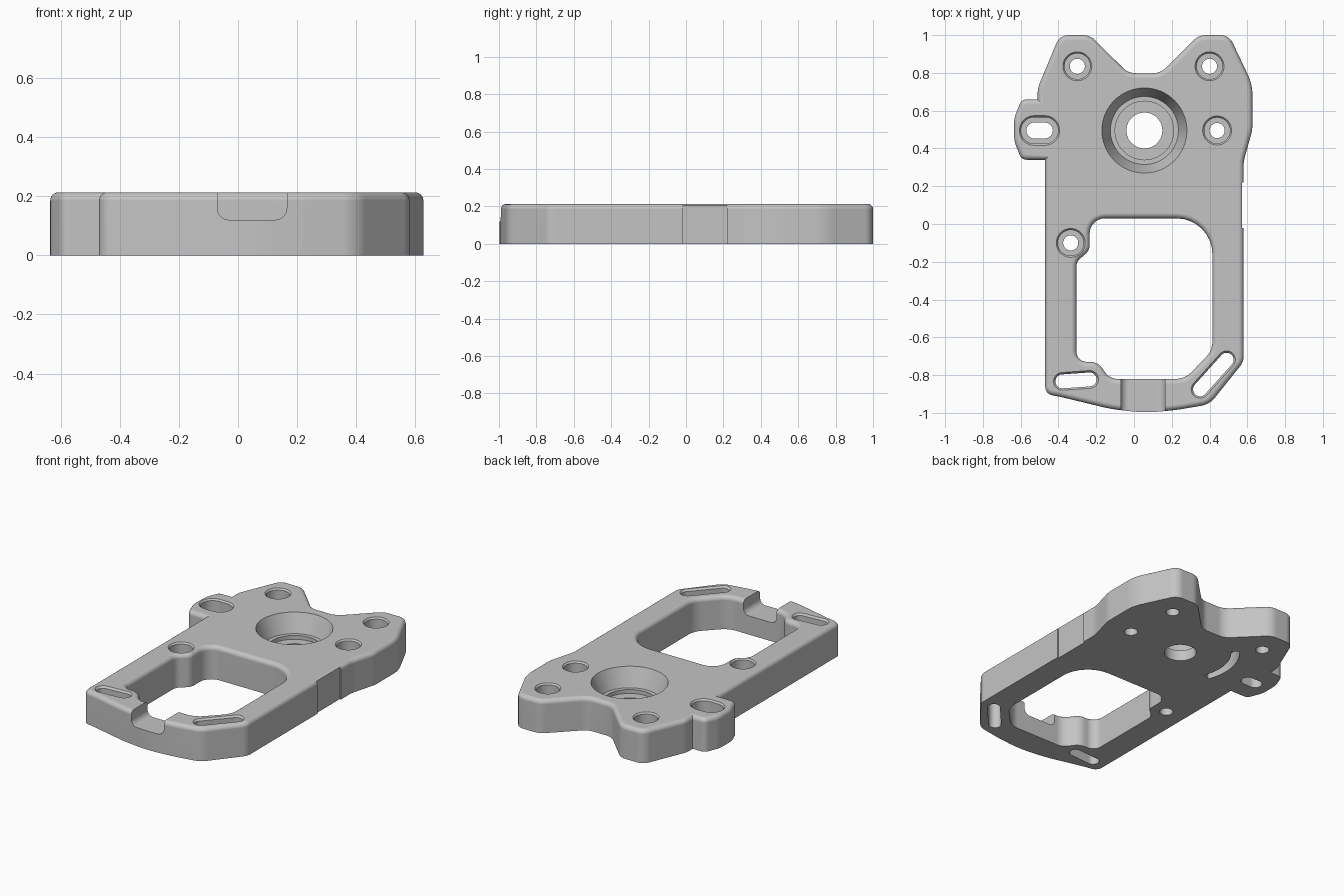
import bpy, bmesh, math
from mathutils import Vector

if "Cube" in bpy.data.objects:
    bpy.data.objects.remove(bpy.data.objects["Cube"])

TOP = 0.213
FILLET = 0.028

grey = bpy.data.materials.new("satin grey")
grey.use_nodes = True
colour = (0.55, 0.55, 0.55, 1)
grey.diffuse_color = colour
grey.node_tree.nodes["Principled BSDF"].inputs["Base Color"].default_value = colour


def rounded(corners, steps=8):
    """Closed counter-clockwise outline from (x, y, corner radius)."""
    out = []
    for i, (x, y, r) in enumerate(corners):
        p = Vector((x, y))
        a = Vector(corners[i - 1][:2]) - p
        b = Vector(corners[(i + 1) % len(corners)][:2]) - p
        half = a.angle(b) / 2
        if r == 0:
            out.append(p)
            continue
        t = min(r / math.tan(half), 0.48 * a.length, 0.48 * b.length)
        u, v = a.normalized(), b.normalized()
        centre = p + (u + v).normalized() * (t / math.cos(half))
        arm = p + u * t - centre
        start = math.atan2(arm.y, arm.x)
        turn = math.copysign(math.pi - 2 * half, v.x * u.y - v.y * u.x)
        for k in range(steps + 1):
            angle = start + turn * k / steps
            out.append(centre + Vector((math.cos(angle), math.sin(angle))) * arm.length)
    return out


def capsule(x, y, half_length, angle, r, steps=20):
    """Slot outline; a zero half length gives a circle."""
    out = []
    axis = Vector((math.cos(angle), math.sin(angle)))
    for side in (1, -1):
        for k in range(steps + (1 if half_length else 0)):
            t = angle + math.pi * (k / steps - side / 2)
            out.append(Vector((x, y)) + axis * half_length * side
                       + Vector((math.cos(t), math.sin(t))) * r)
    return out


def offset(points, d):
    out = []
    for i, p in enumerate(points):
        e1 = (p - points[i - 1]).normalized()
        e2 = (points[(i + 1) % len(points)] - p).normalized()
        n1, n2 = Vector((e1.y, -e1.x)), Vector((e2.y, -e2.x))
        out.append(p + (n1 + n2) * (d / (1 + n1.dot(n2))))
    return out


def loft(name, points, levels):
    """Solid stacked from offset copies of one outline at (z, offset) levels."""
    bm = bmesh.new()
    rings = [[bm.verts.new((p.x, p.y, z)) for p in offset(points, d)] for z, d in levels]
    n = len(points)
    for low, high in zip(rings, rings[1:]):
        for i in range(n):
            j = (i + 1) % n
            bm.faces.new((low[i], low[j], high[j], high[i]))
    bm.faces.new(rings[0][::-1])
    bm.faces.new(rings[-1])
    bmesh.ops.recalc_face_normals(bm, faces=bm.faces)
    mesh = bpy.data.meshes.new(name)
    bm.to_mesh(mesh)
    bm.free()
    mesh.materials.append(grey)
    obj = bpy.data.objects.new(name, mesh)
    bpy.context.collection.objects.link(obj)
    return obj


def fillet(sign):
    arc = [math.radians(15 * k) for k in range(7)]
    return [(TOP - FILLET + FILLET * math.sin(a), sign * FILLET * (1 - math.cos(a))) for a in arc]


# Plate with two ears at the back and a side tab
outline = rounded([
    (-0.47, 0.34, 0), (-0.47, -0.90, 0.07), (-0.39, -0.915, 0.3), (-0.12, -0.98, 0.8),
    (0.06, -1.0, 0.8), (0.22, -0.985, 0.8), (0.40, -0.955, 0.12), (0.58, -0.73, 0.08),
    (0.58, 0.33, 0.2), (0.627, 0.50, 0.2), (0.627, 0.74, 0.25),
    (0.503, 1.0, 0.07), (0.343, 1.0, 0.09), (0.14, 0.798, 0.1),
    (-0.03, 0.798, 0.1), (-0.233, 1.0, 0.09), (-0.393, 1.0, 0.07), (-0.51, 0.72, 0.2),
    (-0.51, 0.66, 0), (-0.595, 0.66, 0.04), (-0.635, 0.56, 0.15),
    (-0.635, 0.44, 0.15), (-0.595, 0.34, 0.04)])
plate = loft("mounting_plate", outline, [(0, 0)] + fillet(-1))


def cut(cutter):
    cutter.hide_render = True
    mod = plate.modifiers.new("cut", "BOOLEAN")
    mod.operation = "DIFFERENCE"
    mod.solver = "EXACT"
    mod.object = cutter
    bpy.context.view_layer.objects.active = plate
    bpy.ops.object.modifier_apply(modifier=mod.name)
    bpy.data.objects.remove(cutter)


# Large window that steps around one screw hole
window = rounded([
    (-0.235, 0.03, 0.1), (-0.235, -0.14, 0.06), (-0.305, -0.20, 0.06),
    (-0.305, -0.73, 0.1), (-0.19, -0.73, 0.08), (-0.13, -0.82, 0.08),
    (0.27, -0.82, 0.12), (0.415, -0.67, 0.12), (0.415, 0.03, 0.19)])
cut(loft("window_cutter", window, [(-0.1, 0)] + fillet(1) + [(TOP + 0.05, FILLET)]))

# Counterbored screw holes and the tab slot
bore = [(-0.1, 0), (0.1, 0), (0.1, 0.028), (TOP - 0.01, 0.028), (TOP + 0.01, 0.045)]
for x, y in ((-0.30, 0.835), (0.40, 0.835), (0.44, 0.495), (-0.335, -0.10)):
    cut(loft("hole_cutter", capsule(x, y, 0, 0, 0.04), bore))
cut(loft("tab_slot_cutter", capsule(-0.50, 0.495, 0.028, 0, 0.042), bore))

# Two plain slots at the front corners
rim = [(-0.1, 0), (TOP - 0.012, 0), (TOP + 0.012, 0.02)]
cut(loft("left_slot_cutter", capsule(-0.307, -0.828, 0.072, 0.07, 0.037), rim))
cut(loft("right_slot_cutter", capsule(0.42, -0.797, 0.105, 0.84, 0.037), rim))

# Stepped conical bearing seat
cut(loft("seat_cutter", capsule(0.055, 0.495, 0, 0, 0.095, 32), [
    (-0.1, 0), (0.07, 0), (0.07, 0.06), (0.095, 0.06), (0.095, 0.085),
    (TOP, 0.13), (TOP + 0.05, 0.15)]))

# Curved blind pocket in the underside
arc = [math.radians(138 + 4 * k) for k in range(17)]
pocket = [Vector((0.055 + r * math.cos(a), 0.495 + r * math.sin(a)))
          for r, angles in ((0.355, arc), (0.305, arc[::-1])) for a in angles]
cut(loft("pocket_cutter", pocket, [(-0.1, 0), (0.1, 0)]))

# Cable notch through the front rail
notch = rounded([(-0.07, 0.12, 0.04), (0.165, 0.12, 0.04), (0.165, 0.4, 0), (-0.07, 0.4, 0)])
notch_cutter = loft("notch_cutter", notch, [(0.75, 0), (1.1, 0)])
notch_cutter.rotation_euler.x = math.pi / 2
cut(notch_cutter)

# Shallow flat on the left side
flat = [Vector(p) for p in ((0.571, -0.02), (0.7, -0.02), (0.7, 0.22), (0.571, 0.22))]
cut(loft("flat_cutter", flat, [(-0.1, 0), (0.4, 0)]))

# Smooth shading with crisp edges
bpy.ops.object.select_all(action="DESELECT")
plate.select_set(True)
bpy.context.view_layer.objects.active = plate
bpy.ops.object.shade_smooth_by_angle(angle=math.radians(30))
weighted = plate.modifiers.new("weighted normals", "WEIGHTED_NORMAL")
weighted.keep_sharp = True
